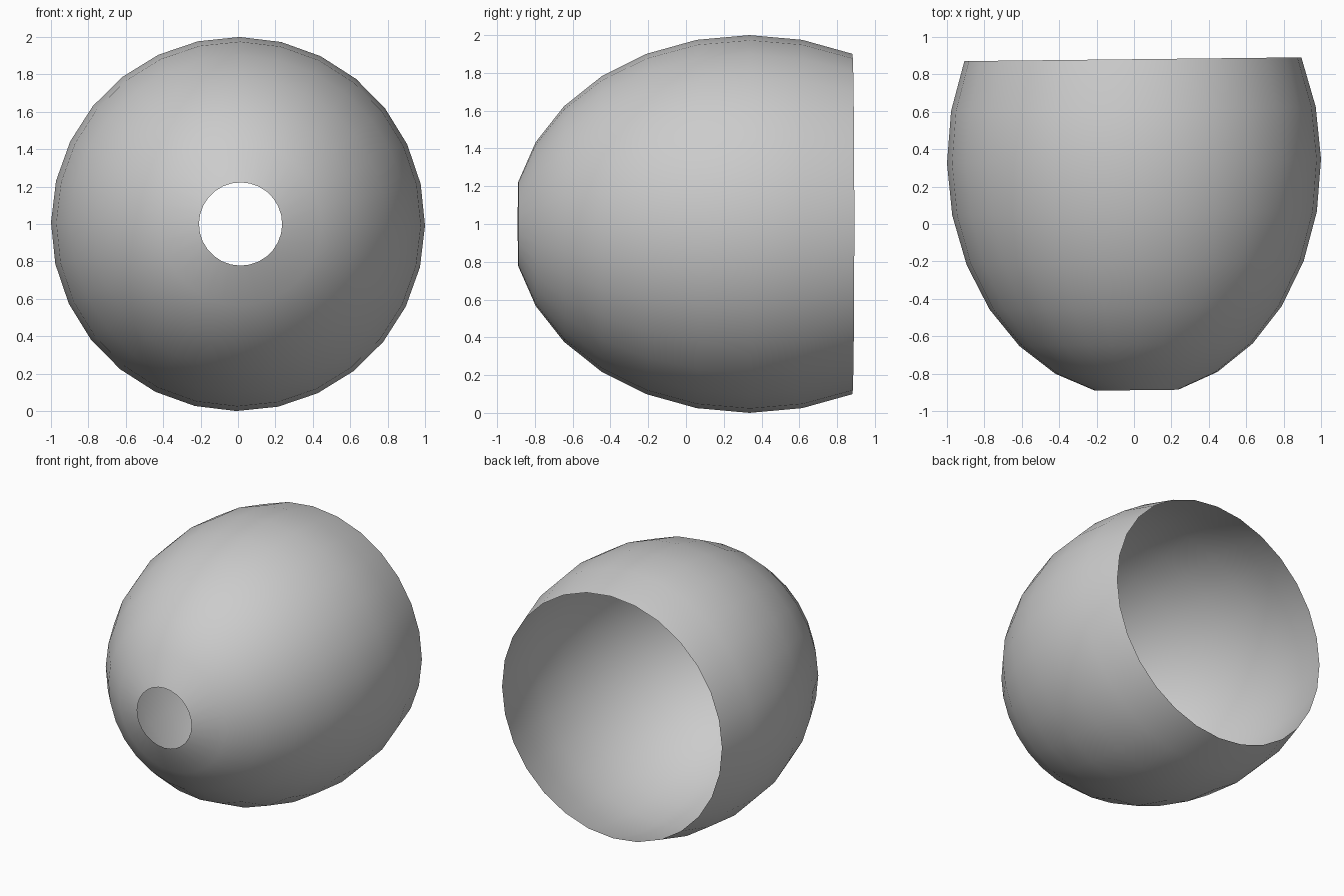
import bpy
import bmesh
import math
from mathutils import Matrix, Vector

cube = bpy.data.objects.get("Cube")
if cube:
    bpy.data.objects.remove(cube, do_unlink=True)

SEGMENTS = 28
RINGS = 14
STRETCH = 1.256      # length of the egg along its axis
OPEN_RING = 9        # ring where the wide rear mouth is cut

# Plain grey material
grey = bpy.data.materials.new("plain_grey")
grey.use_nodes = True
colour = (0.6, 0.6, 0.6, 1)
grey.diffuse_color = colour
grey.node_tree.nodes["Principled BSDF"].inputs["Base Color"].default_value = colour

# Egg-shaped thin shell: a ball with its front tip and rear cap removed
bm = bmesh.new()
bmesh.ops.create_uvsphere(bm, u_segments=SEGMENTS, v_segments=RINGS, radius=1)
step = math.pi / RINGS
front_limit = math.cos(step / 2)
rear_limit = math.cos((OPEN_RING + 0.5) * step)
cut = [v for v in bm.verts if v.co.z > front_limit or v.co.z < rear_limit]
bmesh.ops.delete(bm, geom=cut, context='VERTS')

# Stretch, point the narrow end forward, add the slight roll and turn
pose = (Matrix.Rotation(math.radians(0.64), 4, 'Z')
        @ Matrix.Rotation(math.radians(0.5), 4, 'Y')
        @ Matrix.Rotation(math.radians(90), 4, 'X')
        @ Matrix.Diagonal((1, 1, STRETCH, 1)))
bm.transform(pose)

# Centre on the ground
low = Vector([min(v.co[i] for v in bm.verts) for i in range(3)])
high = Vector([max(v.co[i] for v in bm.verts) for i in range(3)])
middle = (low + high) / 2
bm.transform(Matrix.Translation((-middle.x, -middle.y, -low.z)))

for face in bm.faces:
    face.smooth = True
mesh = bpy.data.meshes.new("open_shell")
bm.to_mesh(mesh)
bm.free()
mesh.materials.append(grey)
shell = bpy.data.objects.new("open_shell", mesh)
bpy.context.collection.objects.link(shell)
